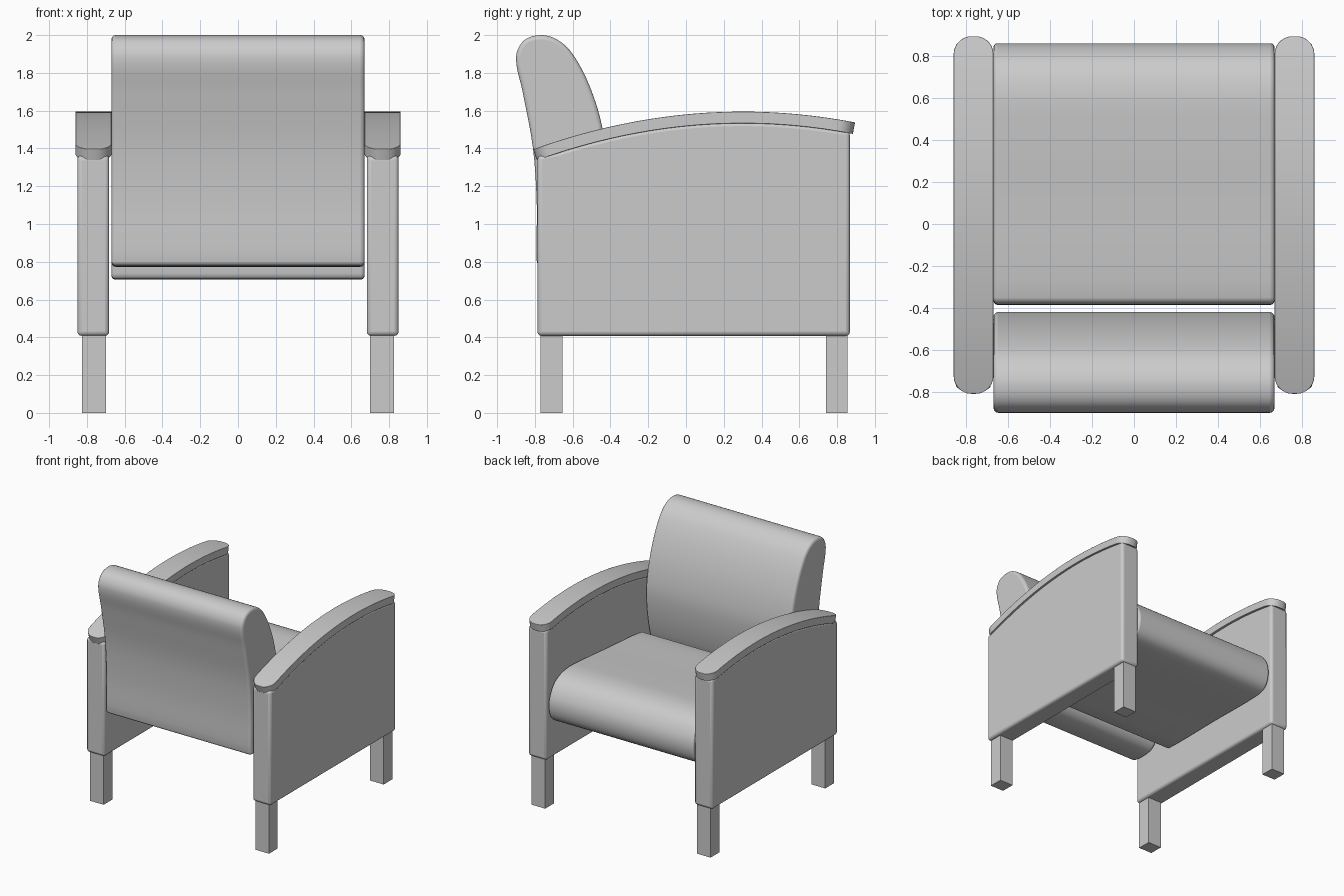
import bpy
import bmesh
import math
from mathutils import Vector

cube = bpy.data.objects.get("Cube")
if cube:
    bpy.data.objects.remove(cube, do_unlink=True)

grey = bpy.data.materials.new("plain grey")
grey.use_nodes = True
COLOUR = (0.6, 0.6, 0.6, 1)
grey.diffuse_color = COLOUR
grey.node_tree.nodes["Principled BSDF"].inputs["Base Color"].default_value = COLOUR


def finish(name, bm, bevel=0, segments=3, smooth=True):
    """Turn a bmesh into a shaded object with rounded edges."""
    bmesh.ops.recalc_face_normals(bm, faces=bm.faces)
    mesh = bpy.data.meshes.new(name)
    bm.to_mesh(mesh)
    bm.free()
    mesh.materials.append(grey)
    ob = bpy.data.objects.new(name, mesh)
    bpy.context.collection.objects.link(ob)
    if bevel:
        mod = ob.modifiers.new("rounded edges", "BEVEL")
        mod.width, mod.segments = bevel, segments
        mod.limit_method, mod.angle_limit = "ANGLE", math.radians(40)
    if smooth:
        bpy.ops.object.select_all(action="DESELECT")
        ob.select_set(True)
        bpy.context.view_layer.objects.active = ob
        bpy.ops.object.shade_smooth_by_angle(angle=math.radians(35))
    return ob


def spline(points, steps=5):
    """Closed smooth curve through (y, z) points."""
    pts = [Vector(p) for p in points]
    out = []
    for i in range(len(pts)):
        a, b, c, d = (pts[(i + k) % len(pts)] for k in (-1, 0, 1, 2))
        # tangents scaled by the local span, to avoid overshoot
        span = (c - b).length
        m0 = (c - a).normalized() * span
        m1 = (d - b).normalized() * span
        for s in range(steps):
            t = s / steps
            out.append(b * (2*t**3 - 3*t**2 + 1) + m0 * (t**3 - 2*t**2 + t)
                       + c * (3*t**2 - 2*t**3) + m1 * (t**3 - t**2))
    return out


def prism(name, profile, x0, x1, bevel):
    """Extrude a (y, z) profile along x."""
    bm = bmesh.new()
    face = bm.faces.new([bm.verts.new((x0, y, z)) for y, z in profile])
    ext = bmesh.ops.extrude_face_region(bm, geom=[face])
    moved = [v for v in ext["geom"] if isinstance(v, bmesh.types.BMVert)]
    bmesh.ops.translate(bm, verts=moved, vec=(x1 - x0, 0, 0))
    return finish(name, bm, bevel)


def box(name, lo, hi):
    bm = bmesh.new()
    bmesh.ops.create_cube(bm, size=1)
    for v in bm.verts:
        v.co = [lo[i] + (v.co[i] + 0.5) * (hi[i] - lo[i]) for i in range(3)]
    return finish(name, bm, smooth=False)


def arm_top(y):
    return 1.595 - 0.162 * (y - 0.3) ** 2


def arm_under(y, depth=0.062):
    """Point below the arm's top curve, measured square to it."""
    slope = -0.324 * (y - 0.3)
    n = Vector((-slope, 1)).normalized()
    return y - n.x * depth, arm_top(y) - n.y * depth


def armrest(name, xc, y0=-0.81, y1=0.895, half=0.095, radius=0.085):
    """Curved slab with rounded ends in plan."""
    ends = [radius * (1 - math.cos(math.pi / 2 * i / 7)) for i in range(8)]
    inner = [y0 + radius + (y1 - y0 - 2 * radius) * i / 20 for i in range(1, 20)]
    ys = [y0 + e for e in ends] + inner + [y1 - e for e in reversed(ends)]
    bm = bmesh.new()
    rings = []
    for y in ys:
        e = max(0, radius - min(y - y0, y1 - y))
        w = half - radius + math.sqrt(max(0, radius ** 2 - e ** 2))
        yu, zu = arm_under(y)
        corners = [(-w, y, arm_top(y)), (w, y, arm_top(y)), (w, yu, zu), (-w, yu, zu)]
        rings.append([bm.verts.new((xc + x, yy, z)) for x, yy, z in corners])
    for a, b in zip(rings, rings[1:]):
        for i in range(4):
            j = (i + 1) % 4
            bm.faces.new((a[i], a[j], b[j], b[i]))
    bm.faces.new(rings[0])
    bm.faces.new(rings[-1])
    return finish(name, bm, 0.006, 2)


# Seat cushion with a rounded nose
seat = [(-0.36, 0.71), (0.2, 0.71), (0.72, 0.71), (0.82, 0.745), (0.86, 0.84),
        (0.845, 0.95), (0.77, 1.05), (0.64, 1.095), (0.45, 1.092), (0.1, 1.063),
        (-0.35, 1.025), (-0.38, 0.995), (-0.38, 0.74)]
prism("seat_cushion", spline(seat), -0.67, 0.67, 0.03)

# Backrest with a rolled top
back = [(-0.77, 0.78), (-0.6, 0.78), (-0.53, 0.83), (-0.46, 1.0), (-0.42, 1.3),
        (-0.445, 1.52), (-0.51, 1.73), (-0.6, 1.9), (-0.68, 1.975), (-0.77, 2.0),
        (-0.86, 1.97), (-0.9, 1.88), (-0.865, 1.7), (-0.81, 1.4), (-0.79, 1.1),
        (-0.79, 0.8)]
prism("backrest", spline(back), -0.67, 0.67, 0.03)

# Side panels, armrests and legs on both sides
rim = [arm_under(-0.765 + 1.63 * i / 24, 0.055) for i in range(25)]
panel = [(0.868, 0.408), (-0.787, 0.408), (-0.787, rim[0][1])] + rim[1:-1] + [(0.868, rim[-1][1])]
for side, s in (("left", 1), ("right", -1)):
    prism(side + "_side_panel", panel, s * 0.682, s * 0.85, 0.022)
    armrest(side + "_armrest", s * 0.765)
    xs = sorted((s * 0.7, s * 0.825))
    for end, y0, y1 in (("front", -0.77, -0.655), ("back", 0.74, 0.855)):
        box(f"{side}_{end}_leg", (xs[0], y0, 0), (xs[1], y1, 0.42))
